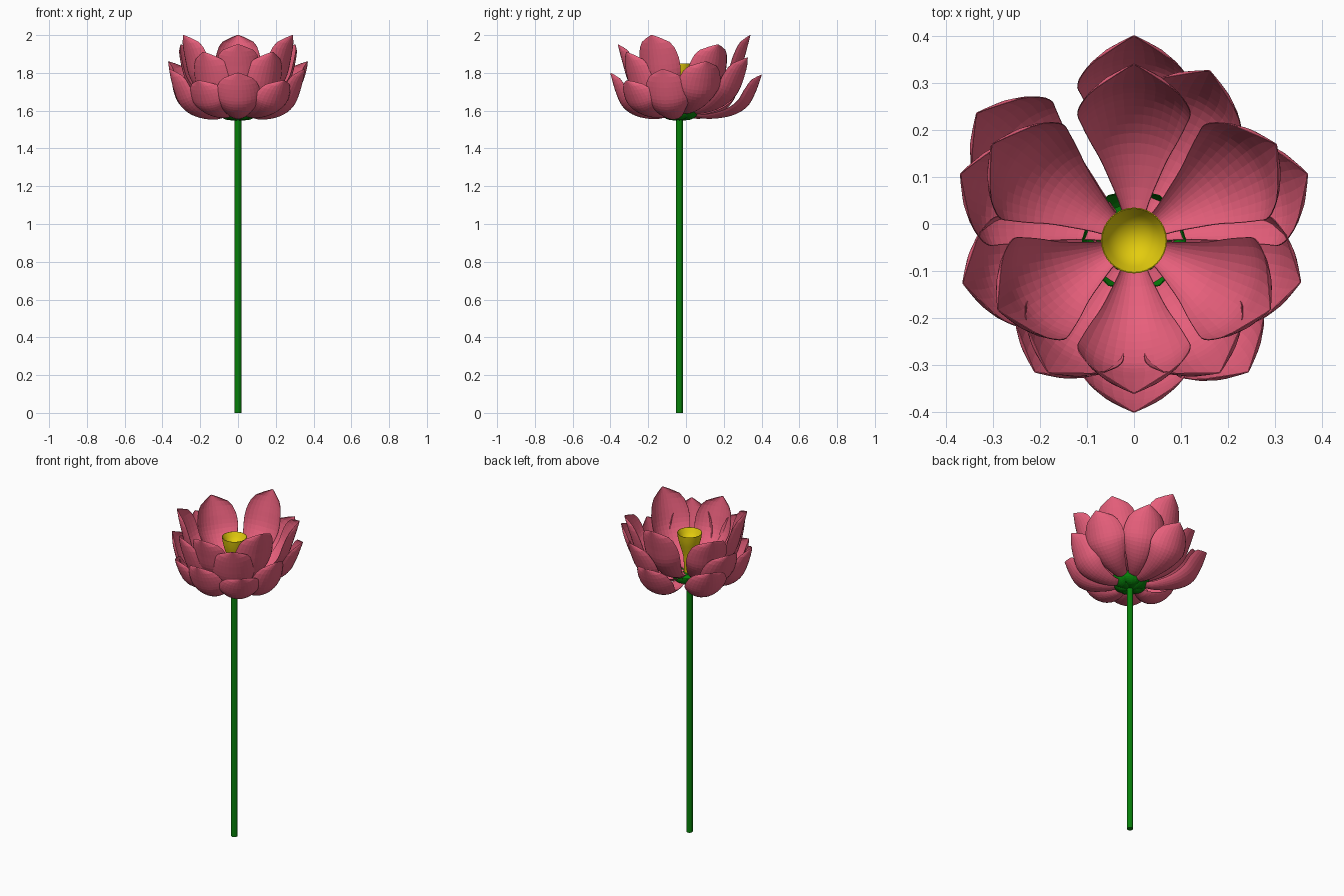
import bpy, bmesh, math
from mathutils import Vector

if "Cube" in bpy.data.objects:
    bpy.data.objects.remove(bpy.data.objects["Cube"])

CY = -0.035  # flower axis in y


def material(name, rgb):
    m = bpy.data.materials.new(name)
    m.diffuse_color = (*rgb, 1)
    m.use_nodes = True
    m.node_tree.nodes["Principled BSDF"].inputs["Base Color"].default_value = m.diffuse_color
    return m


PINK = material("pink", (0.8, 0.115, 0.2))
GREEN = material("green", (0.002, 0.22, 0.003))
YELLOW = material("yellow", (0.77, 0.6, 0.004))


def add_object(name, verts, faces, mat, smooth=False):
    me = bpy.data.meshes.new(name)
    me.from_pydata(verts, [], faces)
    bm = bmesh.new()
    bm.from_mesh(me)
    bmesh.ops.remove_doubles(bm, verts=bm.verts, dist=1e-5)
    bmesh.ops.recalc_face_normals(bm, faces=bm.faces)
    bm.to_mesh(me)
    bm.free()
    me.materials.append(mat)
    for p in me.polygons:
        p.use_smooth = smooth
    ob = bpy.data.objects.new(name, me)
    bpy.context.collection.objects.link(ob)
    return ob


def lathe(name, profile, n, mat, smooth=False):
    verts, faces = [], []
    for r, z in profile:
        for i in range(n):
            a = 2 * math.pi * i / n
            verts.append((r * math.cos(a), CY + r * math.sin(a), z))
    for k in range(len(profile) - 1):
        for i in range(n):
            j = (i + 1) % n
            faces.append((k*n + i, k*n + j, (k+1)*n + j, (k+1)*n + i))
    return add_object(name, verts, faces, mat, smooth)


def spline(pts, t):
    # Catmull-Rom through evenly spaced 2D points
    n = len(pts) - 1
    k = min(int(t * n), n - 1)
    u = t * n - k
    p = [Vector(pts[max(0, min(n, k + d))]) for d in (-1, 0, 1, 2)]
    return 0.5 * (2*p[1] + (p[2]-p[0])*u + (2*p[0]-5*p[1]+4*p[2]-p[3])*u*u
                  + (3*p[1]-p[0]-3*p[2]+p[3])*u**3)


# Petal half width from base to tip
WIDTH = [(w, 0) for w in (0.012, 0.026, 0.046, 0.066, 0.086, 0.103, 0.115, 0.120, 0.113, 0.086, 0.003)]


def petal(name, prof, angle, tip_r, tip_z, wide=1.0, cup=0.95, mat=PINK, nu=22, nv=12):
    # Scale the profile so its tip lands at the wanted radius and height
    (r1, z1), z0 = prof[-1], prof[0][1]
    pts = [(r * tip_r / r1, z0 + (z - z0) * (tip_z - z0) / (z1 - z0)) for r, z in prof]
    a = math.radians(angle)
    out, side = Vector((math.cos(a), math.sin(a), 0)), Vector((-math.sin(a), math.cos(a), 0))
    verts, faces = [], []
    for i in range(nu + 1):
        t = i / nu
        c = spline(pts, t)
        d = (spline(pts, min(1, t + .02)) - spline(pts, max(0, t - .02))).normalized()
        w = spline(WIDTH, t).x * wide
        for j in range(nv + 1):
            th = (2 * j / nv - 1) * cup
            s, lift = w * math.sin(th) / math.sin(cup), w * (1 - math.cos(th)) / math.sin(cup)
            r, z = c.x - d.y * lift, c.y + d.x * lift
            verts.append(out * r + side * s + Vector((0, CY, z)))
    for i in range(nu):
        for j in range(nv):
            k = i * (nv + 1) + j
            faces.append((k, k + 1, k + nv + 2, k + nv + 1))
    ob = add_object(name, verts, faces, mat)
    so = ob.modifiers.new("thickness", 'SOLIDIFY')
    so.thickness = 0.002
    so.offset = 0
    return ob


# Petal rings: side profiles (radius, height), then (angle, tip radius, tip height)
INNER = [(0.02, 1.60), (0.115, 1.62), (0.21, 1.67), (0.285, 1.765), (0.322, 1.885), (0.35, 2.0)]
MIDDLE = [(0.02, 1.59), (0.12, 1.585), (0.22, 1.615), (0.30, 1.68), (0.343, 1.775), (0.375, 1.88)]
OUTER = [(0.02, 1.585), (0.125, 1.558), (0.24, 1.572), (0.318, 1.618), (0.36, 1.695), (0.39, 1.79)]
RINGS = {
    "inner_petal": (INNER, [(90, .375, 2.0), (34, .365, 1.95), (-27, .325, 2.0),
                            (-90, .325, 1.95), (207, .325, 2.0), (146, .365, 1.95)]),
    "middle_petal": (MIDDLE, [(66, .395, 1.88), (21, .395, 1.86), (-57, .335, 1.91),
                              (-123, .335, 1.91), (159, .395, 1.86)]),
    "outer_petal": (OUTER, [(90, .435, 1.79), (141, .43, 1.79), (194, .375, 1.82),
                            (-14, .365, 1.82), (-49, .37, 1.76), (-127, .35, 1.76),
                            (-90, .365, 1.80)]),
}
for name, (prof, items) in RINGS.items():
    for k, (ang, r, z) in enumerate(items):
        petal(f"{name}_{k + 1}", prof, ang, r, z)

# Stem
lathe("stem", [(0, 0), (0.018, 0), (0.018, 1.59), (0, 1.59)], 12, GREEN)

# Green base and sepals under the petals
lathe("flower_base", [(0, 1.55), (0.02, 1.55), (0.06, 1.558), (0.08, 1.58), (0.03, 1.61), (0, 1.61)],
      24, GREEN, True)
SEPAL = [(0.015, 1.55), (0.06, 1.553), (0.09, 1.575), (0.105, 1.615)]
for k in range(6):
    petal(f"sepal_{k + 1}", SEPAL, 60 * k, 0.11, 1.615, 0.52, 0.6, GREEN, 10, 6)

# Seed pod with a hollow top
pod = lathe("seed_pod", [(0, 1.60), (0.03, 1.60), (0.034, 1.70), (0.045, 1.745), (0.058, 1.785),
                         (0.066, 1.82), (0.07, 1.85), (0.068, 1.85), (0.055, 1.825),
                         (0.035, 1.80), (0, 1.79)], 32, YELLOW, True)
bpy.context.view_layer.objects.active = pod
pod.select_set(True)
bpy.ops.object.shade_smooth_by_angle(angle=math.radians(40))
